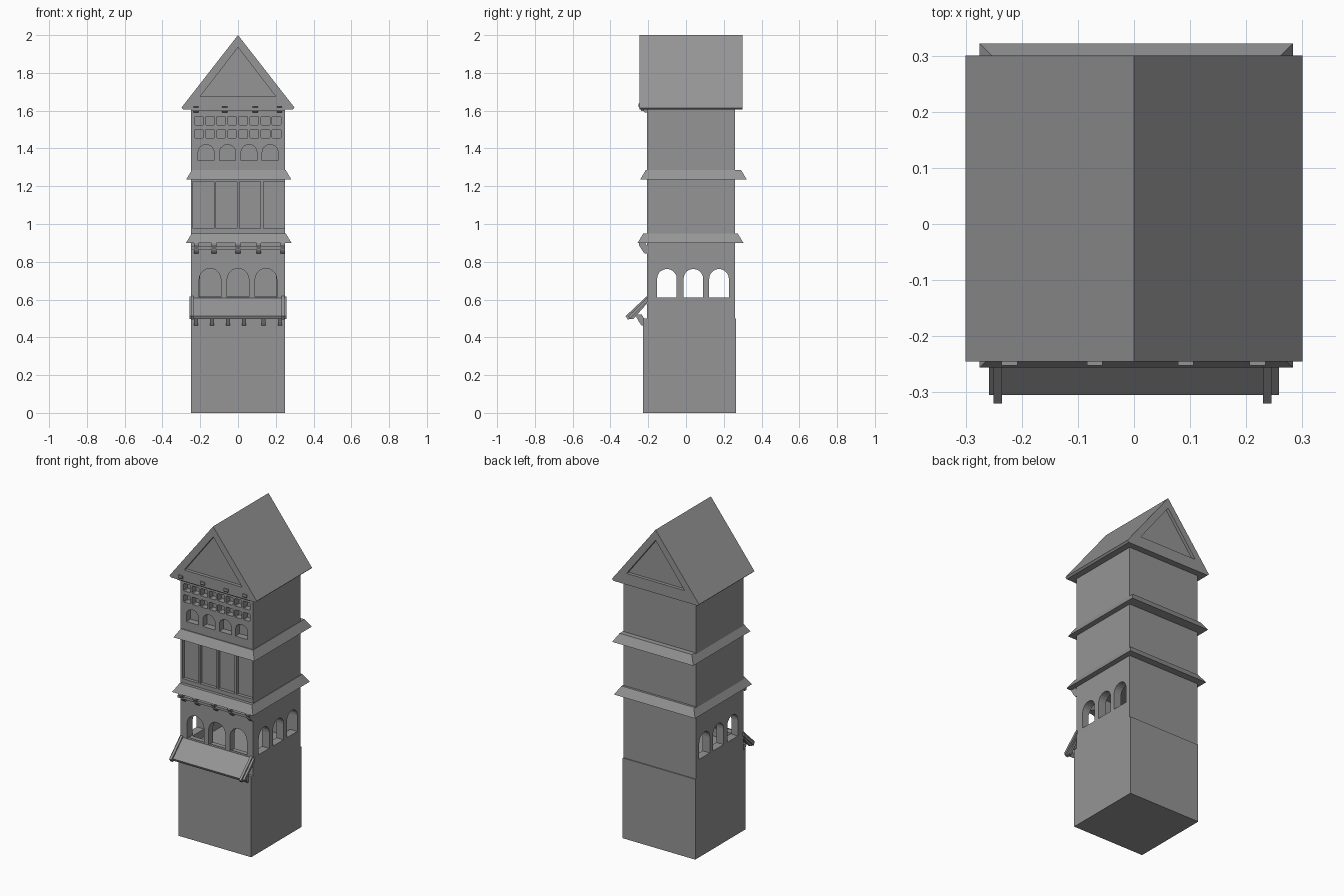
import bpy
import bmesh
import math

if "Cube" in bpy.data.objects:
    bpy.data.objects.remove(bpy.data.objects["Cube"], do_unlink=True)

stone = bpy.data.materials.new("stone_grey")
stone.use_nodes = True
GREY = (0.3, 0.3, 0.3, 1)
stone.diffuse_color = GREY
stone.node_tree.nodes["Principled BSDF"].inputs["Base Color"].default_value = GREY


def add_prism(bm, profile, axis, lo, hi):
    """Extrude a profile along x (points y, z) or along y (points x, z)."""
    def ring(t):
        return [bm.verts.new((t, a, b) if axis == "x" else (a, t, b)) for a, b in profile]
    r0, r1 = ring(lo), ring(hi)
    bm.faces.new(r0)
    bm.faces.new(r1[::-1])
    n = len(profile)
    for i in range(n):
        j = (i + 1) % n
        bm.faces.new((r0[j], r0[i], r1[i], r1[j]))


def make(name, prisms):
    bm = bmesh.new()
    for p in prisms:
        add_prism(bm, *p)
    bmesh.ops.recalc_face_normals(bm, faces=bm.faces)
    mesh = bpy.data.meshes.new(name)
    bm.to_mesh(mesh)
    bm.free()
    mesh.materials.append(stone)
    ob = bpy.data.objects.new(name, mesh)
    bpy.context.scene.collection.objects.link(ob)
    return ob


def rect(a0, a1, b0, b1):
    return [(a0, b0), (a1, b0), (a1, b1), (a0, b1)]


def arch(centre, half, bottom, top, rise, steps=10):
    pts = [(centre - half, bottom), (centre + half, bottom)]
    for i in range(steps + 1):
        t = math.pi * i / steps
        pts.append((centre + half * math.cos(t), top - rise + rise * math.sin(t)))
    return pts


def rounded(cx, cz, r, c):
    return [(cx + sx * p, cz + sz * q) for sx, sz, p, q in (
        (-1, -1, r - c, r), (1, -1, r - c, r), (1, -1, r, r - c), (1, 1, r, r - c),
        (1, 1, r - c, r), (-1, 1, r - c, r), (-1, 1, r, r - c), (-1, -1, r, r - c))]


def cut(ob, prisms):
    cutter = make("cutter", prisms)
    cutter.hide_render = True
    mod = ob.modifiers.new("cut", "BOOLEAN")
    mod.operation = "DIFFERENCE"
    mod.solver = "EXACT"
    mod.object = cutter
    bpy.context.view_layer.objects.active = ob
    bpy.ops.object.modifier_apply(modifier=mod.name)
    bpy.data.objects.remove(cutter, do_unlink=True)


def skirt(name, z0, z1, y0, y1, slope):
    """Sloping ledge that runs around the tower."""
    x0, x1 = -0.275, 0.283
    bm = bmesh.new()
    rings = []
    for z, d in ((z0, 0), (z1, slope)):
        rings.append([bm.verts.new((x, y, z)) for x, y in
                      ((x0 + d, y0 + d), (x1 - d, y0 + d), (x1 - d, y1 - d), (x0 + d, y1 - d))])
    bm.faces.new(rings[0][::-1])
    bm.faces.new(rings[1])
    for i in range(4):
        j = (i + 1) % 4
        bm.faces.new((rings[0][i], rings[0][j], rings[1][j], rings[1][i]))
    mesh = bpy.data.meshes.new(name)
    bm.to_mesh(mesh)
    bm.free()
    mesh.materials.append(stone)
    bpy.context.scene.collection.objects.link(bpy.data.objects.new(name, mesh))


W = 0.25
FRONT, BACK = -0.207, 0.26

# Plain lower block
make("tower_base", [(rect(-W, W, 0, 0.5), "y", -0.227, 0.266)])

# Hollow gallery with open arches on the front and both sides
gallery = make("arched_gallery", [(rect(-W, W, 0.5, 0.91), "y", FRONT, BACK)])
cut(gallery, [(rect(-0.2, 0.2, 0.56, 0.86), "y", FRONT + 0.045, BACK - 0.03)])
cut(gallery, [(arch(c, 0.052, 0.61, 0.762, 0.052), "x", -0.4, 0.4) for c in (-0.101, 0.039, 0.175)])
cut(gallery, [(arch(c, 0.058, 0.61, 0.765, 0.062), "y", -0.4, -0.13) for c in (-0.148, 0, 0.148)])

# Panelled storey
panels = make("panelled_storey", [(rect(-W, W, 0.93, 1.25), "y", FRONT, BACK)])
cut(panels, [(rect(c - 0.056, c + 0.056, 0.975, 1.225), "y", -0.4, FRONT + 0.02)
             for c in (-0.182, -0.06, 0.064, 0.19)])

# Top storey with small arches and two rows of square openings
top = make("window_storey", [(rect(-W, W, 1.26, 1.63), "y", FRONT, BACK)])
openings = [(arch(c, 0.042, 1.337, 1.42, 0.04), "y", -0.4, FRONT + 0.04)
            for c in (-0.169, -0.055, 0.058, 0.17)]
for z in (1.477, 1.547):
    for i in range(8):
        openings.append((rounded(-0.207 + i * 0.0587, z, 0.023, 0.004), "y", -0.4, FRONT + 0.04))
cut(top, openings)

# Sloping ledges
skirt("lower_ledge", 0.9, 0.95, -0.256, 0.304, 0.03)
skirt("upper_ledge", 1.235, 1.285, -0.243, 0.322, 0.03)

# Gabled roof with recessed triangles at both ends
roof = make("gabled_roof", [([(-0.3, 1.615), (-0.29, 1.605), (0.29, 1.605), (0.3, 1.615), (0, 2)],
                             "y", -0.245, 0.3)])
gable = [(-0.2, 1.675), (0.2, 1.675), (0, 1.935)]
cut(roof, [(gable, "y", -0.4, -0.225), (gable, "y", 0.28, 0.4)])


# Rows of slanted brackets with a rail between them
def brackets(name, xs, half, y_out, y_in, z_top, z_low, rail=None):
    y_mid = (y_out + y_in) / 2
    side = [(y_out, z_top), (y_out, z_top - 0.015), (y_mid, z_low + 0.012), (y_in - 0.01, z_low),
            (y_in + 0.01, z_low), (y_in + 0.01, z_low + 0.025), (y_mid + 0.01, z_top)]
    parts = [(side, "x", x - half, x + half) for x in xs]
    make(name, parts)
    if rail:
        make(name + "_rail", [(rect(y_mid - 0.008, y_mid + 0.008, *rail), "x", -W, W)])


brackets("roof_brackets", (-0.222, -0.07, 0.092, 0.22), 0.014, -0.252, FRONT, 1.637, 1.59, (1.598, 1.622))
brackets("ledge_brackets", (-0.222, -0.127, 0, 0.111, 0.238), 0.012, -0.25, FRONT, 0.905, 0.843, (0.865, 0.88))
brackets("awning_brackets", (-0.222, -0.138, -0.053, 0.032, 0.135, 0.222), 0.01, -0.262, -0.225, 0.52, 0.462)

# Sloping board in front of the gallery, with a rail at each end
make("awning_board", [([(-0.2, 0.615), (-0.305, 0.513), (-0.298, 0.498), (-0.2, 0.593)], "x", -0.258, 0.258)])
rail = [(-0.205, 0.62), (-0.32, 0.512), (-0.308, 0.495), (-0.278, 0.498), (-0.205, 0.58)]
make("awning_end_rails", [(rail, "x", -0.25, -0.235), (rail, "x", 0.23, 0.245)])
